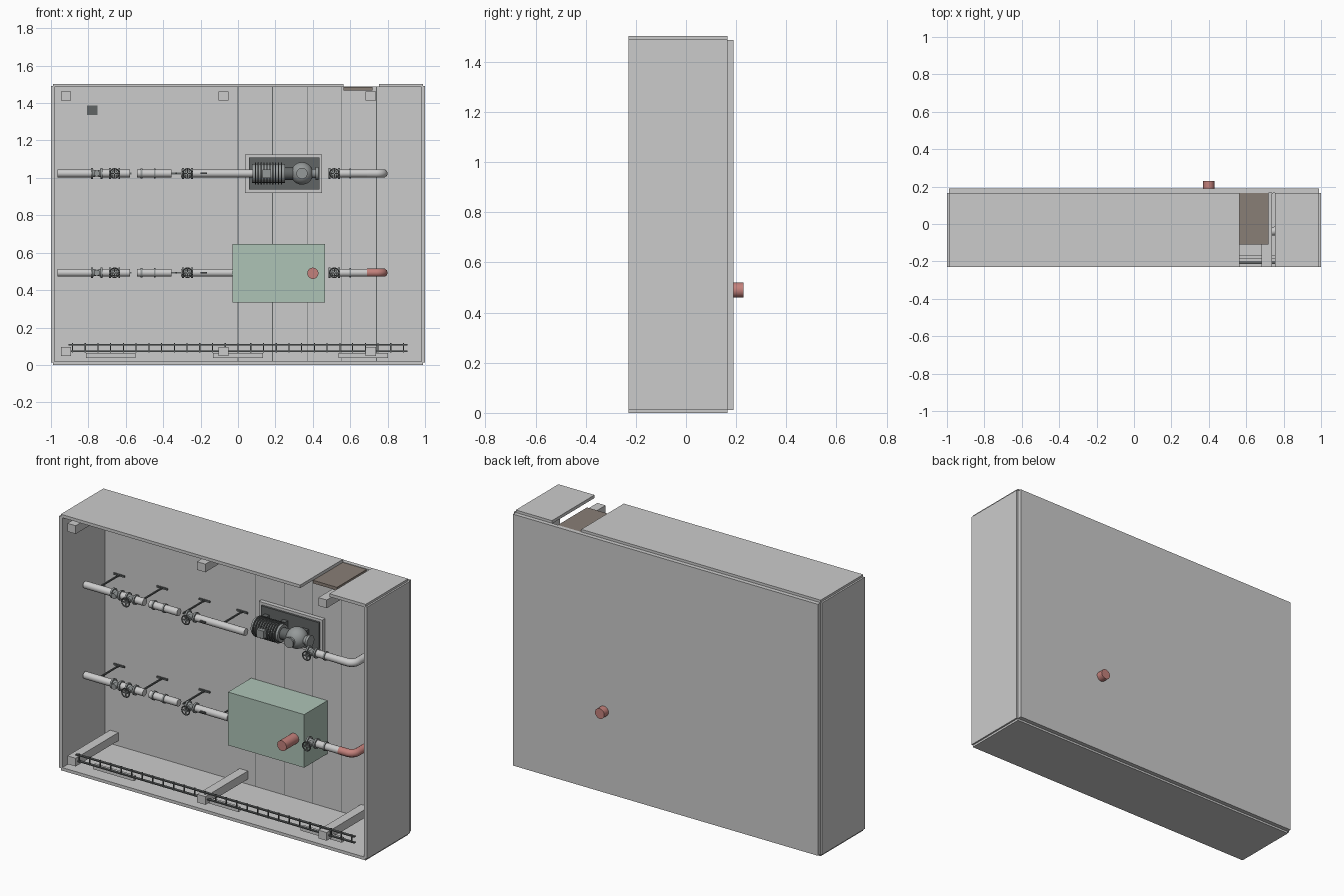
import bpy, bmesh, math
from mathutils import Vector, Matrix

if "Cube" in bpy.data.objects:
    bpy.data.objects.remove(bpy.data.objects["Cube"])

def material(name, rgb):
    m = bpy.data.materials.new(name)
    m.diffuse_color = (*rgb, 1)
    m.use_nodes = True
    m.node_tree.nodes["Principled BSDF"].inputs["Base Color"].default_value = m.diffuse_color
    return m

GREEN = material("pale_green", (0.42, 0.55, 0.47))
RED = material("dull_red", (0.55, 0.22, 0.20))
BROWN = material("door_brown", (0.25, 0.21, 0.18))
DARK = material("dark_grey", (0.12, 0.13, 0.13))
STEEL = material("steel_grey", (0.30, 0.32, 0.32))

def finish(name, bm, mat=None, smooth=False):
    me = bpy.data.meshes.new(name)
    bm.to_mesh(me)
    bm.free()
    ob = bpy.data.objects.new(name, me)
    bpy.context.collection.objects.link(ob)
    if mat:
        me.materials.append(mat)
    if smooth:
        bpy.ops.object.select_all(action='DESELECT')
        ob.select_set(True)
        bpy.context.view_layer.objects.active = ob
        bpy.ops.object.shade_smooth_by_angle(angle=math.radians(35))
    return ob

def add_box(bm, x, y, z):
    c = [(a + b) / 2 for a, b in (x, y, z)]
    s = [b - a for a, b in (x, y, z)]
    bmesh.ops.create_cube(bm, size=1, matrix=Matrix.Translation(c) @ Matrix.Diagonal((*s, 1)))

def box(name, x, y, z, mat=None):
    bm = bmesh.new()
    add_box(bm, x, y, z)
    return finish(name, bm, mat)

def add_cyl(bm, a, b, r, r2=None, n=20):
    a, b = Vector(a), Vector(b)
    d = b - a
    m = Matrix.Translation((a + b) / 2) @ d.to_track_quat('Z', 'Y').to_matrix().to_4x4()
    bmesh.ops.create_cone(bm, cap_ends=True, segments=n, radius1=r,
                          radius2=r if r2 is None else r2, depth=d.length, matrix=m)

def cyl(name, a, b, r, mat=None, n=20):
    bm = bmesh.new()
    add_cyl(bm, a, b, r, n=n)
    return finish(name, bm, mat, True)

def tube(name, pts, r, mat=None, cyclic=False):
    cu = bpy.data.curves.new(name, 'CURVE')
    cu.dimensions = '3D'
    cu.bevel_depth, cu.bevel_resolution, cu.use_fill_caps = r, 3, True
    sp = cu.splines.new('POLY')
    sp.points.add(len(pts) - 1)
    for p, c in zip(sp.points, pts):
        p.co = (*c, 1)
    sp.use_cyclic_u = cyclic
    ob = bpy.data.objects.new(name, cu)
    bpy.context.collection.objects.link(ob)
    if mat:
        cu.materials.append(mat)
    bpy.ops.object.select_all(action='DESELECT')
    ob.select_set(True)
    bpy.context.view_layer.objects.active = ob
    bpy.ops.object.convert(target='MESH')
    return ob

# Room shell, open at the front
F, B = -0.23, 0.165
box("back_slab", (-0.99, 0.99), (B, 0.19), (0.012, 1.488))
box("bottom_wall", (-0.99, 0.99), (F, B), (0, 0.018))
box("top_wall_left", (-0.99, 0.565), (F, B), (1.485, 1.503))
box("top_wall_right", (0.755, 0.99), (F, B), (1.485, 1.503))
for s, n in ((-1, "left"), (1, "right")):
    box(n + "_wall", sorted((s, s * 0.98)), (F, B), (0.012, 1.49))
box("door", (0.565, 0.72), (-0.11, B), (1.467, 1.485), BROWN)
box("floor_pit", (-0.808, -0.752), (0.16, 0.168), (1.335, 1.388), DARK)
for i in range(5):
    box("slab_joint", (0.185 * i - 0.002, 0.185 * i + 0.002), (0.164, 0.166), (0.02, 1.485), DARK)

# Columns
for x in (-0.92, -0.078, 0.71):
    for z in (0.072, 1.437):
        box("column", (x - 0.027, x + 0.027), (F, B), (z - 0.024, z + 0.024))

# Lamps and cable ladder
for x in (-0.68, 0, 0.67):
    box("lamp", (x - 0.133, x + 0.133), (-0.185, -0.165), (0.037, 0.063))
bm = bmesh.new()
for z in (0.073, 0.108):
    add_box(bm, (-0.905, 0.905), (-0.215, -0.2), (z - 0.003, z + 0.003))
for i in range(27):
    x = -0.885 + i * 1.77 / 26
    add_box(bm, (x - 0.003, x + 0.003), (-0.21, -0.204), (0.066, 0.116))
finish("cable_ladder", bm, DARK)

# Pipe runs
PY = -0.04

def flange(x, z, r=0.029):
    cyl("flange", (x - 0.005, PY, z), (x + 0.005, PY, z), r, STEEL)

def valve(x, z, wheel=True):
    bm = bmesh.new()
    add_cyl(bm, (x - 0.025, PY, z), (x, PY, z), 0.022, 0.015)
    add_cyl(bm, (x, PY, z), (x + 0.025, PY, z), 0.015, 0.022)
    add_cyl(bm, (x, PY, z), (x, PY - 0.035, z), 0.016)
    if wheel:
        add_cyl(bm, (x, PY - 0.03, z), (x, PY - 0.064, z), 0.005, n=10)
        add_box(bm, (x - 0.024, x + 0.024), (PY - 0.062, PY - 0.057), (z - 0.003, z + 0.003))
        add_box(bm, (x - 0.003, x + 0.003), (PY - 0.062, PY - 0.057), (z - 0.024, z + 0.024))
        tube("handwheel", [(x + 0.025 * math.cos(t * math.pi / 10), PY - 0.06,
                            z + 0.025 * math.sin(t * math.pi / 10)) for t in range(20)],
             0.0035, DARK, True)
    finish("valve", bm, STEEL, True)
    for s in (-1, 1):
        flange(x + s * 0.025, z)

def pipe(x0, x1, z, r=0.021, mat=None):
    cyl("pipe", (x0, PY, z), (x1, PY, z), r, mat)

for z, end, last in ((1.024, 0.08, None), (0.493, -0.03, RED)):
    pipe(-0.965, -0.785, z)
    valve(-0.755, z, False)
    pipe(-0.73, -0.685, z)
    valve(-0.66, z)
    pipe(-0.635, -0.578, z)
    pipe(-0.54, -0.355, z)
    for x in (-0.515, -0.445):
        flange(x, z, 0.026)
    pipe(-0.305, -0.295, z)
    valve(-0.27, z)
    pipe(-0.245, end, z)
    box("gauge", (-0.2, -0.165), (-0.07, -0.055), (z - 0.004, z + 0.004), DARK)
    # outlet side with an elbow down to the slab
    valve(0.515, z)
    pipe(0.54, 0.70, z)
    flange(0.60, z, 0.026)
    arc = [(0.74 + 0.038 * math.sin(t * math.pi / 16), PY + 0.038 * (1 - math.cos(t * math.pi / 16)), z)
           for t in range(9)]
    tube("elbow", [(0.69, PY, z)] + arc + [(0.778, 0.17, z)], 0.0225, last)
    # pipe stands
    for x in (-0.885, -0.605, -0.33, -0.085):
        bm = bmesh.new()
        add_box(bm, (x - 0.004, x + 0.004), (PY, B), (z - 0.004, z + 0.004))
        add_box(bm, (x - 0.035, x + 0.035), (0.157, B), (z - 0.005, z + 0.005))
        finish("pipe_stand", bm, DARK)

# Pump set on its plinth
Z, Y = 1.024, 0.06
box("plinth", (0.037, 0.45), (0.14, B), (0.92, 1.125))
box("base_plate", (0.06, 0.435), (0.128, 0.142), (0.938, 1.11), DARK)
cyl("motor", (0.075, Y, Z), (0.25, Y, Z), 0.05, STEEL, 24)
bm = bmesh.new()
for i in range(10):
    x = 0.09 + i * 0.0155
    add_cyl(bm, (x, Y, Z), (x + 0.006, Y, Z), 0.059, n=24)
finish("motor_fins", bm, DARK, True)
box("terminal_box", (0.13, 0.176), (-0.015, 0.03), (1.0, 1.045), STEEL)
for x in (0.1, 0.22):
    box("motor_foot", (x - 0.015, x + 0.015), (Y, 0.13), (Z - 0.045, Z + 0.045), DARK)
cyl("coupling", (0.25, Y, Z), (0.30, Y, Z), 0.034, DARK)
bm = bmesh.new()
bmesh.ops.create_uvsphere(bm, u_segments=24, v_segments=14, radius=0.06,
                          matrix=Matrix.Translation((0.342, Y, Z)))
add_cyl(bm, (0.342, Y, Z), (0.342, -0.015, Z), 0.024)
add_cyl(bm, (0.342, -0.02, Z), (0.342, -0.01, Z), 0.03)
add_cyl(bm, (0.35, Y, Z), (0.43, Y, Z), 0.024)
add_cyl(bm, (0.415, Y, Z), (0.43, Y, Z), 0.034)
finish("pump_casing", bm, STEEL, True)
box("pump_foot", (0.315, 0.37), (Y, 0.13), (Z - 0.03, Z + 0.03), DARK)

# Equipment box and through pipe
box("equipment_box", (-0.03, 0.465), (-0.05, B), (0.335, 0.647), GREEN)
cyl("through_pipe", (0.4, -0.165, 0.49), (0.4, 0.23, 0.49), 0.03, RED, 24)
